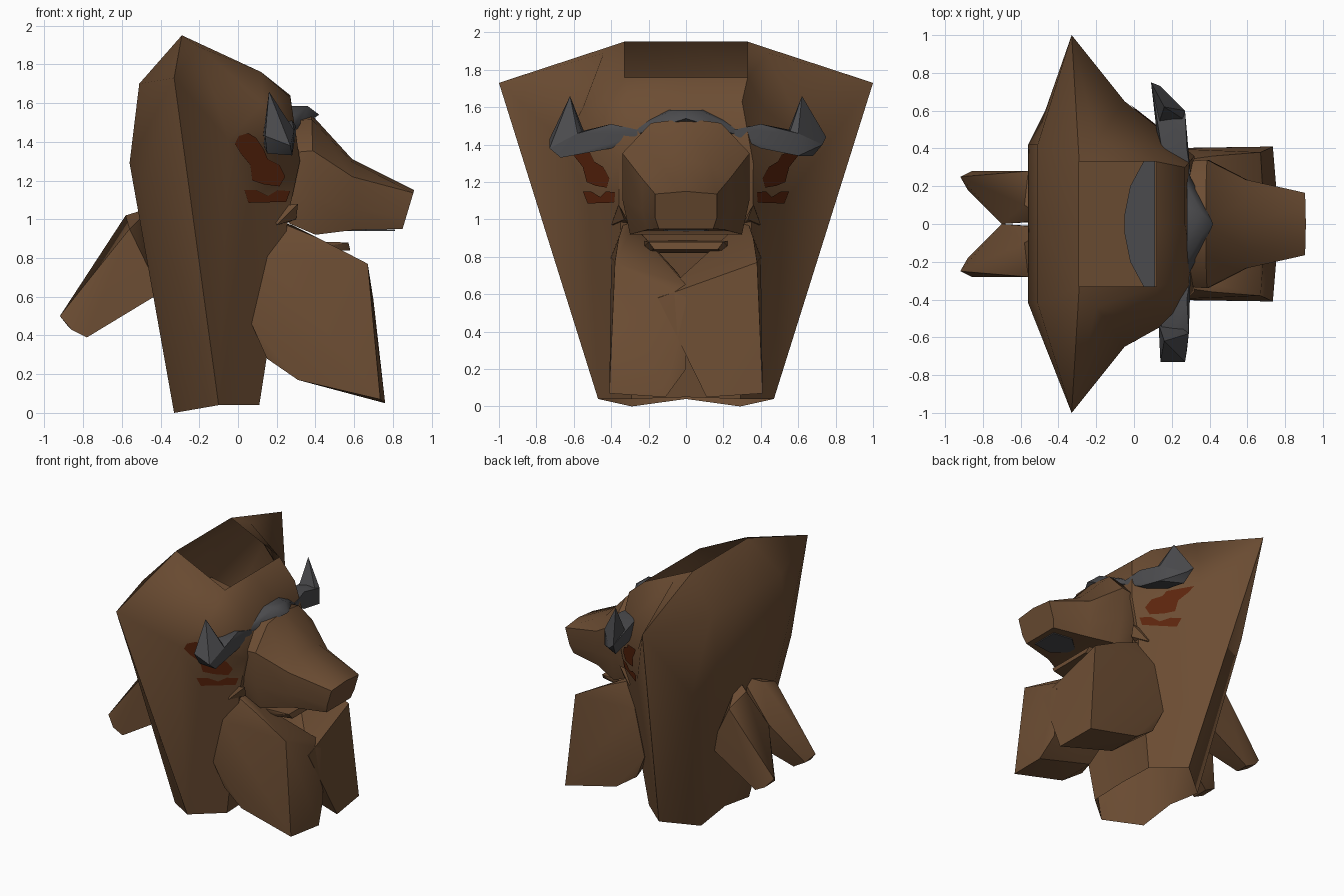
import bpy, bmesh, math


def material(name, rgb):
    m = bpy.data.materials.new(name)
    m.diffuse_color = (*rgb, 1)
    return m


BROWN = material("brown hide", (0.15, 0.074, 0.033))
GREY = material("dark grey horn", (0.07, 0.07, 0.075))
RED = material("dark red", (0.11, 0.019, 0.004))


def finish(name, bm, mat, mirror=False, angle=40):
    bmesh.ops.remove_doubles(bm, verts=bm.verts, dist=0.0005)
    bmesh.ops.recalc_face_normals(bm, faces=bm.faces)
    me = bpy.data.meshes.new(name)
    bm.to_mesh(me)
    bm.free()
    for p in me.polygons:
        p.use_smooth = True
    me.set_sharp_from_angle(angle=math.radians(angle))
    me.materials.append(mat)
    ob = bpy.data.objects.new(name, me)
    bpy.context.collection.objects.link(ob)
    if mirror:
        mod = ob.modifiers.new("mirror", 'MIRROR')
        mod.use_axis = (False, True, False)
        mod.merge_threshold = 0.0005
    return ob


def mesh(name, verts, faces, mat, mirror=False, angle=40):
    bm = bmesh.new()
    vs = [bm.verts.new(v) for v in verts]
    for f in faces:
        bm.faces.new([vs[i] for i in f])
    return finish(name, bm, mat, mirror, angle)


def hull(name, pts, mat, mirror=False):
    bm = bmesh.new()
    vs = [bm.verts.new(p) for p in pts]
    res = bmesh.ops.convex_hull(bm, input=vs)
    loose = {v for v in res["geom_interior"] if isinstance(v, bmesh.types.BMVert)}
    bmesh.ops.delete(bm, geom=list(loose), context='VERTS')
    return finish(name, bm, mat, mirror)


# Body shell: one half, open at the neck and at the hem
body = [
    (-.29, 0, 1.95), (-.29, .33, 1.95), (.12, .33, 1.76), (.12, 0, 1.76),    # neck rim
    (-.33, 1, 1.73),                                                         # shoulder tip
    (-.51, 0, 1.70), (-.51, .42, 1.70), (-.56, 0, 1.29), (-.56, .42, 1.29),  # back
    (-.47, .60, 1.15),
    (-.33, .29, 0), (-.10, .47, .04), (.11, .29, .04), (-.33, 0, .04),       # hem
    (-.05, .65, 1.41), (.13, .55, 1.60), (.27, .30, 1.63), (.27, 0, 1.64),   # brow
    (.32, .36, 1.30), (.27, .357, 1.07), (.05, .52, 1.08),                   # cheek panel
    (.30, 0, 1.30), (.20, 0, 1.0), (.11, 0, .05), (-.20, .44, 1.89),
]
body_faces = [
    (0, 1, 6, 5), (5, 6, 8, 7), (1, 4, 6), (6, 4, 9, 8), (8, 9, 10), (7, 8, 10, 13),
    (4, 11, 9), (9, 11, 10), (4, 14, 20, 11), (20, 12, 11), (20, 19, 12),
    (1, 2, 24), (2, 15, 24), (24, 15, 14), (1, 24, 4), (24, 14, 4),
    (14, 15, 18), (14, 18, 19, 20), (15, 16, 18), (2, 3, 17, 16), (2, 16, 15),
    (16, 17, 21, 18), (18, 21, 22, 19), (19, 22, 23, 12)]

# Both halves joined; the left brow is cut back further than the right
left = list(body)
left[15] = (.08, .42, 1.59)
n = len(body)
mesh("body_shell", left + [(x, -y, z) for x, y, z in body],
     body_faces + [[i + n for i in reversed(f)] for f in body_faces], BROWN, angle=55)

# Sloping floor down inside the neck opening
mesh("neck_floor", [(-.52, 0, 1.40), (-.52, .42, 1.40), (.0, .40, 1.32), (.27, .33, 1.28),
                    (.27, 0, 1.28)], [range(5)], BROWN, True)


# Red patches lying on the flat cheek panels
def patch(name, outline):
    for side, label in ((1, "left_"), (-1, "right_")):
        pts = []
        for x, z in outline:
            if side == 1:
                z = min(z, 1.40 - .297 * (x + .05))
            y = .655 - .732 * (x + .05) + .172 * (z - 1.41)
            pts.append((x + .004, side * y, z))
        mesh(label + name, pts, [range(len(pts))], RED)


patch("upper_red_patch", [(-.02, 1.39), (.0, 1.43), (.05, 1.445), (.09, 1.42), (.13, 1.36),
                          (.15, 1.31), (.21, 1.28), (.24, 1.22), (.21, 1.17), (.13, 1.18),
                          (.07, 1.20), (.06, 1.28), (.01, 1.34)])
patch("lower_red_patch", [(.03, 1.15), (.09, 1.15), (.15, 1.12), (.20, 1.15), (.265, 1.145),
                          (.245, 1.09), (.05, 1.085)])

# Two tapered tails at the back
hull("back_tail", [
    (-.45, .02, 1.06), (-.58, .10, 1.02), (-.56, .28, .95), (-.40, .28, .62), (-.40, .02, .62),
    (-.70, .0, .76), (-.92, .25, .50), (-.88, .18, .45), (-.86, .28, .43), (-.78, .28, .39),
    (-.79, .17, .40)], BROWN, True)

# Two broad front flaps, one lapping slightly over the middle
for name, side, inner, low in (("left_front_flap", 1, -.15, (.72, .04, .20)),
                               ("right_front_flap", -1, .0, (.72, .0, .20))):
    hull(name, [(x, side * y, z) for x, y, z in [
        (.20, .33, .99), (.28, .28, .97), (.42, .36, .90), (.67, .38, .77), (.15, .40, .80),
        (.07, .40, .46), (.15, .38, .28), (.31, .40, .17), (.735, .41, .07), (.76, .11, .05),
        (.30, .12, .18), (.12, .10, .50), (.66, .0, .65), (.70, inner, .58),
        (.25, .05, .72), low]], BROWN)

# Head lofted along x: (x top, x bottom, half width, z top, z bottom, shoulder height)
rings = [(.26, .26, .33, 1.53, .98, .66), (.38, .40, .34, 1.54, .92, .70),
         (.59, .60, .235, 1.31, .945, .75), (.91, .85, .165, 1.15, .95, .93)]
verts = []
for xt, xb, w, zt, zb, s in rings:
    for y, t in ((.0, 1), (.55, .96), (1, s), (1, .3), (.88, 0), (0, 0)):
        verts.append((xb + (xt - xb) * t, w * y, zb + (zt - zb) * t))
faces = [(6 * r + i, 6 * r + i + 1, 6 * r + i + 7, 6 * r + i + 6)
         for r in range(3) for i in range(5)]
mesh("head", verts, faces + [range(18, 24), range(6)], BROWN, True)

# Lower jaw, cheek spurs and the grey patch under the muzzle
hull("jaw", [(x, s * y, z) for s in (1, -1) for x, y, z in [
    (.25, .24, .89), (.25, .22, .82), (.57, .20, .88), (.58, .17, .84), (.45, .22, .86)]], BROWN)
hull("cheek_spur", [(.17, .37, 1.06), (.31, .36, 1.08), (.30, .33, 1.0), (.20, .40, .97),
                    (.22, .30, .97)], BROWN, True)
hull("muzzle_underside", [(x, s * y, z) for s in (1, -1) for z in (.939, .946) for x, y in
                          [(.56, .03), (.66, .12), (.81, .10)]], GREY)

# Horns: sideways arm and upright spike, with slightly different outer ends
arm = [(.30, .26, 1.45), (.30, .26, 1.48), (.15, .38, 1.49), (.28, .40, 1.51), (.28, .40, 1.38),
       (.13, .40, 1.39)]
outer = {1: [(.09, .75, 1.44), (.14, .73, 1.40), (.12, .68, 1.34), (.27, .60, 1.34),
             (.27, .60, 1.46)],
         -1: [(.14, .73, 1.43), (.27, .73, 1.38), (.15, .68, 1.34), (.28, .67, 1.33),
              (.29, .58, 1.46)]}
for side, label in ((1, "left"), (-1, "right")):
    end = outer[side]
    spike = [(.13, .53, 1.43), (.27, .55, 1.45), (.16, .62, 1.66)] + end[:2] + end[4:]
    hull(label + "_horn_arm", [(x, side * y, z) for x, y, z in arm + end], GREY)
    hull(label + "_horn_spike", [(x, side * y, z) for x, y, z in spike], GREY)

# Grey band over the brow
hull("brow_band", [(x, s * y, z) for s in (1, -1) for x, y, z in [
    (.28, .29, 1.47), (.28, .20, 1.53), (.28, .09, 1.585), (.36, .06, 1.585), (.42, .0, 1.54),
    (.28, .28, 1.45), (.34, .15, 1.52)]], GREY)

# Grey bar inside the neck opening
hull("inner_bar", [(x, s * y, z) for s in (1, -1) for z in (1.44, 1.50) for x, y in
                   [(-.05, .05), (-.02, .20), (.05, .33), (.11, .33), (.11, 0)]], GREY)
